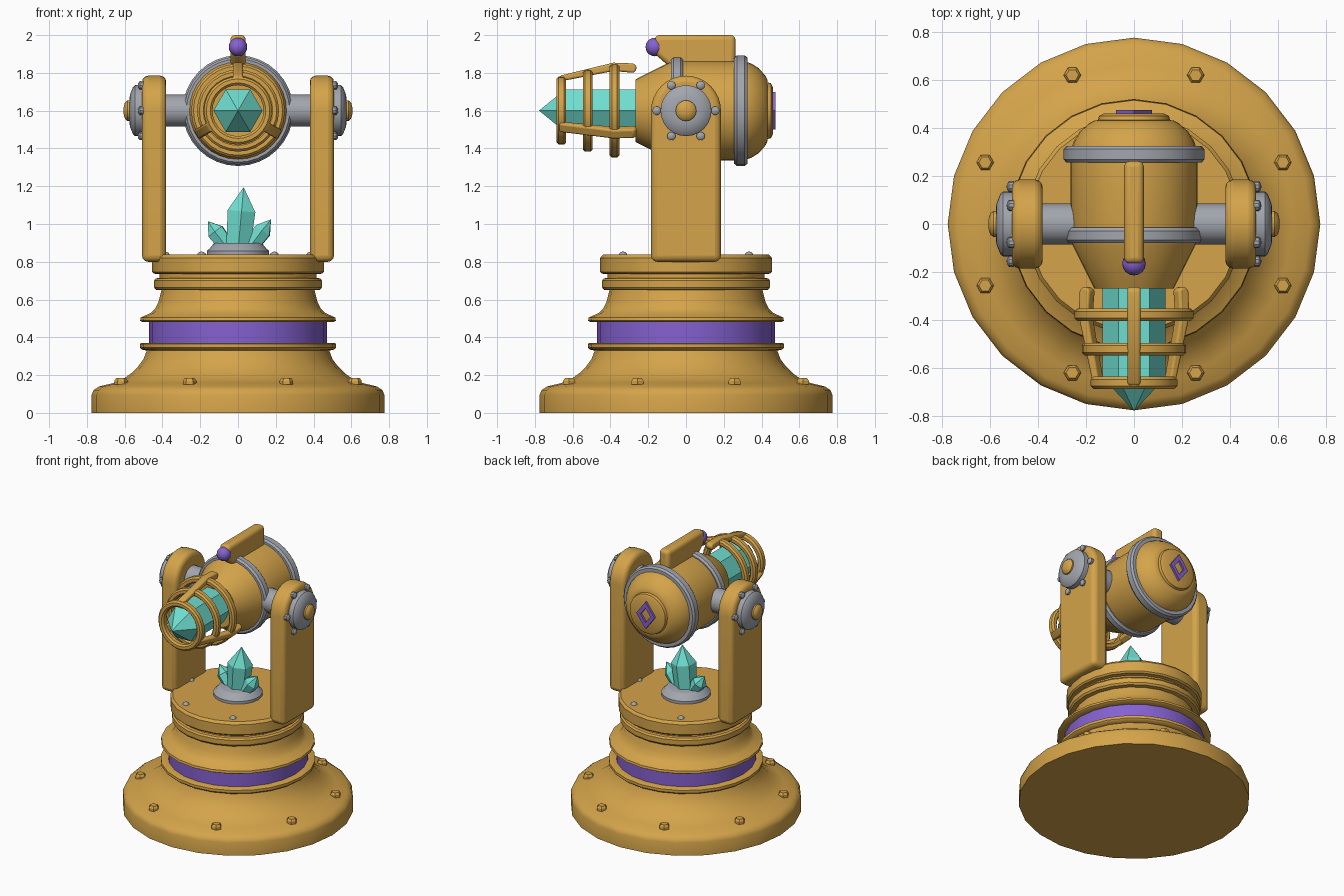
import bpy, bmesh, math
from mathutils import Vector, Matrix

if "Cube" in bpy.data.objects:
    bpy.data.objects.remove(bpy.data.objects["Cube"])


def material(name, rgb):
    m = bpy.data.materials.new(name)
    m.diffuse_color = (*rgb, 1)
    m.use_nodes = True
    m.node_tree.nodes["Principled BSDF"].inputs["Base Color"].default_value = m.diffuse_color
    return m


GOLD = material("brass", (0.66, 0.37, 0.068))
GREY = material("steel", (0.36, 0.38, 0.42))
PURPLE = material("purple", (0.235, 0.12, 0.63))
TEAL = material("teal_crystal", (0.16, 0.73, 0.63))
PIVOT = 1.6  # height of the barrel axis


def finish(name, bm, mat, smooth=35, bevel=0):
    bmesh.ops.recalc_face_normals(bm, faces=bm.faces)
    me = bpy.data.meshes.new(name)
    bm.to_mesh(me)
    bm.free()
    me.materials.append(mat)
    ob = bpy.data.objects.new(name, me)
    bpy.context.collection.objects.link(ob)
    if bevel:
        b = ob.modifiers.new("bevel", 'BEVEL')
        b.width, b.segments, b.limit_method = bevel, 3, 'ANGLE'
        b.angle_limit = math.radians(40)
    if smooth:
        bpy.ops.object.select_all(action='DESELECT')
        ob.select_set(True)
        bpy.context.view_layer.objects.active = ob
        bpy.ops.object.shade_smooth_by_angle(angle=math.radians(smooth))
    return ob


def lathe(name, profile, mat, segs=24, to=Matrix(), smooth=35, closed=False):
    """Spin (radius, height) points about local z, then place with a matrix."""
    bm = bmesh.new()
    rings = []
    for r, h in profile:
        n = 1 if r == 0 else segs
        rings.append([bm.verts.new(to @ Vector((r * math.cos(2 * math.pi * i / segs),
                                                r * math.sin(2 * math.pi * i / segs), h)))
                      for i in range(n)])
    pairs = list(zip(rings, rings[1:]))
    if closed:
        pairs.append((rings[-1], rings[0]))
    for a, b in pairs:
        for i in range(segs):
            j = (i + 1) % segs
            q = [a[i % len(a)], a[j % len(a)], b[j % len(b)], b[i % len(b)]]
            bm.faces.new(list(dict.fromkeys(q)))
    if not closed:
        for ring in (rings[0], rings[-1]):
            if len(ring) > 2:
                bm.faces.new(ring)
    return finish(name, bm, mat, smooth)


def prism(name, outline, axis, lo, hi, mat, bevel=0, smooth=35):
    """Extrude a 2D outline along x (y,z outline) or y (x,z outline)."""
    bm = bmesh.new()
    place = (lambda p, d: (d, p[0], p[1])) if axis == 'x' else (lambda p, d: (p[0], d, p[1]))
    a = [bm.verts.new(place(p, lo)) for p in outline]
    b = [bm.verts.new(place(p, hi)) for p in outline]
    bm.faces.new(a)
    bm.faces.new(b)
    for i in range(len(a)):
        j = (i + 1) % len(a)
        bm.faces.new((a[i], a[j], b[j], b[i]))
    return finish(name, bm, mat, smooth, bevel)


def aim(start, direction):
    """Matrix whose local z points along a direction."""
    return Matrix.Translation(start) @ Vector(direction).to_track_quat('Z', 'Y').to_matrix().to_4x4()


# local z becomes world +y, local x stays world x
BARREL = Matrix.Translation((0, 0, PIVOT)) @ Matrix.Rotation(-math.pi / 2, 4, 'X')

# Pedestal
lathe("pedestal_foot", [(.775, 0), (.775, .095), (.765, .12), (.735, .14), (.66, .158), (.61, .178),
                        (.565, .21), (.53, .245), (.5, .285), (.483, .33), (.51, .335), (.52, .345),
                        (.52, .365), (.51, .37), (.46, .37)], GOLD)
lathe("pedestal_band", [(.47, .36), (.47, .49)], PURPLE)
lathe("pedestal_collar", [(.46, .48), (.505, .48), (.518, .488), (.515, .505), (.46, .53), (.44, .55),
                          (.42, .59), (.405, .65), (.435, .652), (.445, .665), (.445, .7), (.435, .712),
                          (.415, .715), (.415, .735), (.445, .737), (.455, .747), (.455, .82),
                          (.44, .838), (0, .838)], GOLD)

# Bolts round the foot and the top plate
for i in range(8):
    a = math.radians(22.5 + 45 * i)
    lathe(f"foot_bolt_{i}", [(.036, 0), (.036, .02), (.026, .034)], GOLD, 6,
          Matrix.Translation((.67 * math.cos(a), .67 * math.sin(a), .15)), 0)
for i in range(6):
    a = math.radians(60 * i)
    lathe(f"plate_rivet_{i}", [(.024, 0), (.02, .01), (.011, .017), (0, .019)], GREY, 10,
          Matrix.Translation((.385 * math.cos(a), .385 * math.sin(a), .835)))

# Crystal cluster on its stand
lathe("crystal_stand", [(.165, .835), (.165, .858), (.15, .87), (.13, .895), (.115, .9), (0, .9)], GREY)


def crystal(name, base, tip, r, sides=6):
    d = Vector(tip) - Vector(base)
    L = d.length
    lathe(name, [(r * .85, 0), (r, L * .62), (0, L)], TEAL, sides, aim(base, d), 0)


crystal("crystal_main", (-.0, 0, .86), (.03, 0, 1.195), .085)
crystal("crystal_left", (-.05, 0, .87), (-.16, .01, 1.015), .052)
crystal("crystal_right", (.06, -.01, .87), (.175, -.02, 1.025), .052)

# Support legs, axles and hubs on both sides
arch = [(-.185, .8), (.185, .8)]
arch += [(.185 * math.cos(math.pi * i / 16), PIVOT + .185 * math.sin(math.pi * i / 16)) for i in range(17)]
for s, side in ((-1, "left"), (1, "right")):
    prism(f"support_leg_{side}", arch, 'x', *sorted((s * .38, s * .508)), GOLD, .032)
    out = aim((0, 0, PIVOT), (s, 0, 0))
    lathe(f"axle_{side}", [(.085, .2), (.085, .4)], GREY, 20, out)
    lathe(f"hub_{side}", [(.135, .5), (.135, .545), (.125, .556), (.085, .572), (.06, .575)], GREY, 24, out)
    lathe(f"hub_cap_{side}", [(.055, .56), (.055, .585), (.042, .599), (.02, .605), (0, .606)], GOLD, 16, out)
    for i in range(6):
        a = math.radians(60 * i)
        p = (s * .5, .155 * math.cos(a), PIVOT + .155 * math.sin(a))
        lathe(f"hub_bolt_{side}_{i}", [(.023, 0), (.023, .02), (.013, .028), (0, .03)], GREY, 10,
              aim(p, (s, 0, 0)))

# Barrel housing, its hoops and the rear plate
lathe("barrel_housing", [(.12, -.265), (.165, -.268), (.18, -.24), (.255, -.09), (.265, -.05), (.265, .27),
                         (.262, .31), (.25, .345), (.225, .385), (.185, .42), (.165, .43), (.15, .432),
                         (.145, .45), (.125, .46), (0, .46)], GOLD, 32, BARREL)
for name, y0, y1, r in (("front_hoop", -.08, -.015, .285), ("rear_hoop", .255, .325, .293)):
    lathe(name, [(.25, y0), (r - .012, y0), (r, y0 + .014), (r, y1 - .014), (r - .012, y1), (.25, y1)],
          GREY, 32, BARREL, closed=True)

# Hollow diamond on the rear plate
bm = bmesh.new()
loops = [[bm.verts.new((kx * w, y, PIVOT + kz * h)) for kx, kz in ((1, 0), (0, 1), (-1, 0), (0, -1))]
         for w, h, y in ((.075, .1, .455), (.075, .1, .475), (.04, .054, .475), (.04, .054, .455))]
for k in range(4):
    A, B = loops[k], loops[(k + 1) % 4]
    for i in range(4):
        bm.faces.new((A[i], A[(i + 1) % 4], B[(i + 1) % 4], B[i]))
finish("rear_diamond", bm, PURPLE, 0)

# Top fin with a bead at its front
prism("top_fin", [(-.165, 1.9), (-.165, 2.0), (.262, 2.0), (.262, 1.8), (-.05, 1.8)],
      'x', -.041, .041, GOLD, .025)
bm = bmesh.new()
bmesh.ops.create_uvsphere(bm, u_segments=16, v_segments=10, radius=.049,
                          matrix=Matrix.Translation((0, -.165, 1.937)))
finish("sight_bead", bm, PURPLE, 60)

# Crystal emitter
lathe("emitter_crystal", [(.13, -.255), (.13, -.64), (0, -.778)][::-1] + [(0, -.25)], TEAL, 6, BARREL, 0)

# Cage rings round the emitter
for i, (y, r) in enumerate(((-.66, .18), (-.52, .217), (-.378, .248))):
    t, w, c = .026, .045, .012
    lathe(f"cage_ring_{i}", [(r - c, y - t), (r, y - t + c), (r, y + t - c), (r - c, y + t),
                             (r - w + c, y + t), (r - w, y + t - c), (r - w, y - t + c), (r - w + c, y - t)],
          GOLD, 28, BARREL, closed=True)

# Three cage ribs, bent over the rear ring
rib = [(-.265, .215), (-.26, .23), (-.275, .25), (-.385, .254), (-.66, .187), (-.675, .175),
       (-.665, .155), (-.385, .21), (-.275, .2)]
for i, deg in enumerate((0, 120, 240)):
    ob = prism(f"cage_rib_{i}", rib, 'x', -.027, .027, GOLD, .01)
    ob.matrix_world = Matrix.Translation((0, 0, PIVOT)) @ Matrix.Rotation(math.radians(deg), 4, 'Y')
